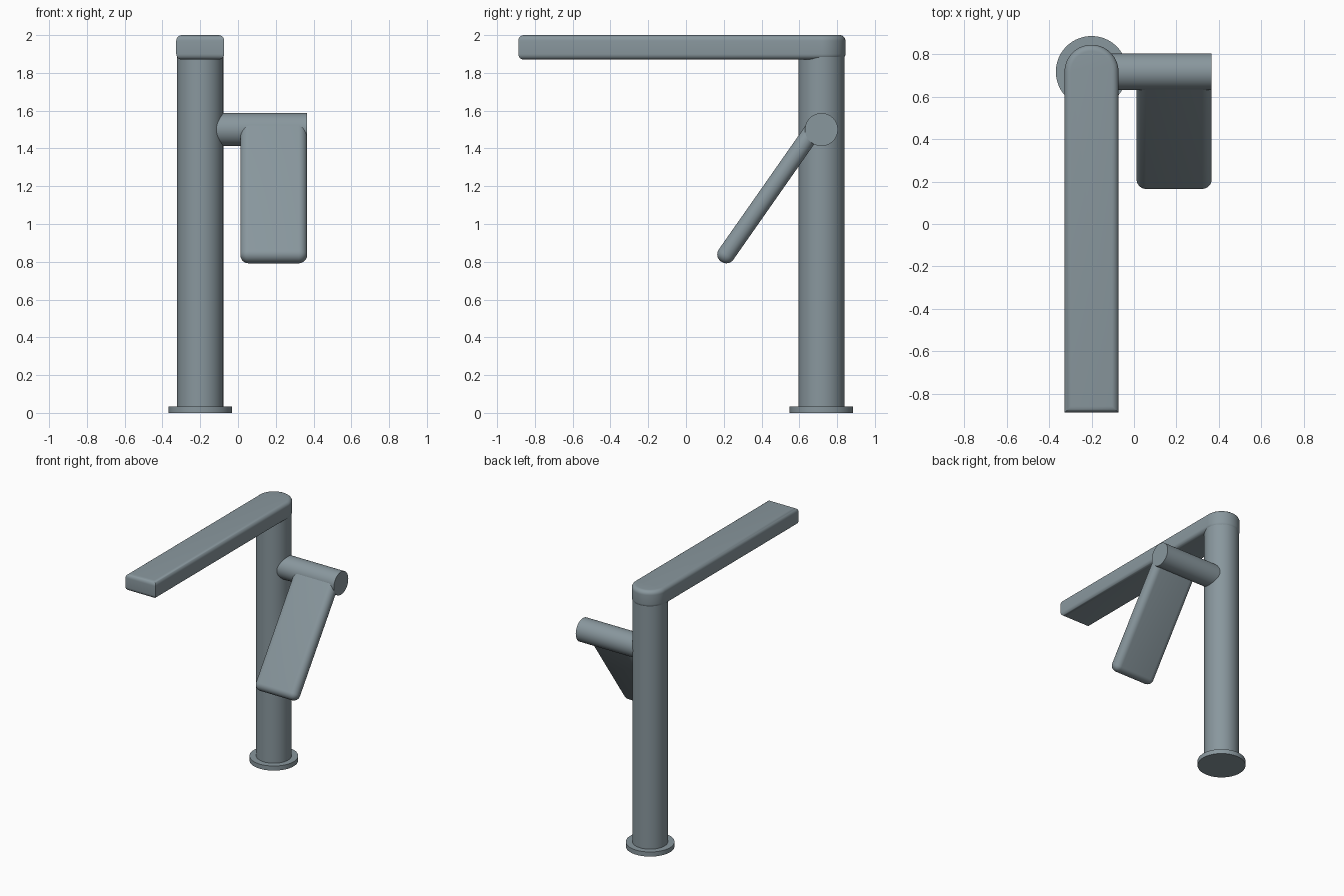
import bpy, bmesh, math
from mathutils import Matrix, Vector

if "Cube" in bpy.data.objects:
    bpy.data.objects.remove(bpy.data.objects["Cube"])

metal = bpy.data.materials.new("blue grey metal")
metal.diffuse_color = (0.25, 0.31, 0.34, 1)
metal.use_nodes = True
metal.node_tree.nodes["Principled BSDF"].inputs["Base Color"].default_value = metal.diffuse_color

CX, CY = -0.20, 0.717      # column axis
PIVOT_Z = 1.5              # lever axis height


def finish(name, bm):
    bmesh.ops.recalc_face_normals(bm, faces=bm.faces[:])
    mesh = bpy.data.meshes.new(name)
    bm.to_mesh(mesh)
    bm.free()
    ob = bpy.data.objects.new(name, mesh)
    bpy.context.collection.objects.link(ob)
    mesh.materials.append(metal)
    bpy.ops.object.select_all(action='DESELECT')
    ob.select_set(True)
    bpy.context.view_layer.objects.active = ob
    bpy.ops.object.shade_smooth_by_angle(angle=math.radians(35))
    return ob


def cylinder(name, radius, length, matrix):
    bm = bmesh.new()
    bmesh.ops.create_cone(bm, cap_ends=True, segments=96, radius1=radius,
                          radius2=radius, depth=length, matrix=matrix)
    return finish(name, bm)


def bevel(bm, edges, width, segments):
    bmesh.ops.bevel(bm, geom=edges, offset=width, offset_type='OFFSET',
                    segments=segments, profile=0.5, affect='EDGES', clamp_overlap=True)


# Base flange and upright column
cylinder("base_flange", 0.168, 0.035, Matrix.Translation((CX, CY, 0.0175)))
cylinder("column", 0.122, 1.95, Matrix.Translation((CX, CY, 0.975)))

# Spout: flat bar with a half-round back end, top and bottom rims softened
r, front, z0, z1 = 0.127, -0.888, 1.87, 2.0
outline = [(CX - r, front), (CX + r, front)]
outline += [(CX + r * math.cos(math.pi * i / 40), CY + r * math.sin(math.pi * i / 40))
            for i in range(41)]
bm = bmesh.new()
face = bm.faces.new([bm.verts.new((x, y, z0)) for x, y in outline])
ext = bmesh.ops.extrude_face_region(bm, geom=[face])
top = [g for g in ext["geom"] if isinstance(g, bmesh.types.BMVert)]
bmesh.ops.translate(bm, verts=top, vec=(0, 0, z1 - z0))
bmesh.ops.recalc_face_normals(bm, faces=bm.faces[:])
rims = [e for e in bm.edges if abs(e.verts[0].co.z - e.verts[1].co.z) < 1e-4]
bevel(bm, rims, 0.03, 6)
finish("spout", bm)

# Lever pivot: horizontal cylinder growing out of the column
x_end = 0.366
cylinder("lever_pivot", 0.087, x_end - CX,
         Matrix.Translation(((x_end + CX) / 2, CY, PIVOT_Z))
         @ Matrix.Rotation(math.pi / 2, 4, 'Y'))

# Lever plate: rounded slab sloping down to the front
x0, thick, z_tip, z_top = 0.012, 0.094, -0.877, 0.03
size = Vector((x_end - x0, thick, z_top - z_tip))
bm = bmesh.new()
bmesh.ops.create_cube(bm, size=1)
bmesh.ops.scale(bm, vec=size, verts=bm.verts[:])
bevel(bm, bm.edges[:], 0.045, 8)
place = (Matrix.Translation(((x0 + x_end) / 2, CY, PIVOT_Z))
         @ Matrix.Rotation(math.radians(-35), 4, 'X')
         @ Matrix.Translation((0, -0.034, (z_tip + z_top) / 2)))
bmesh.ops.transform(bm, matrix=place, verts=bm.verts[:])
finish("lever_plate", bm)
